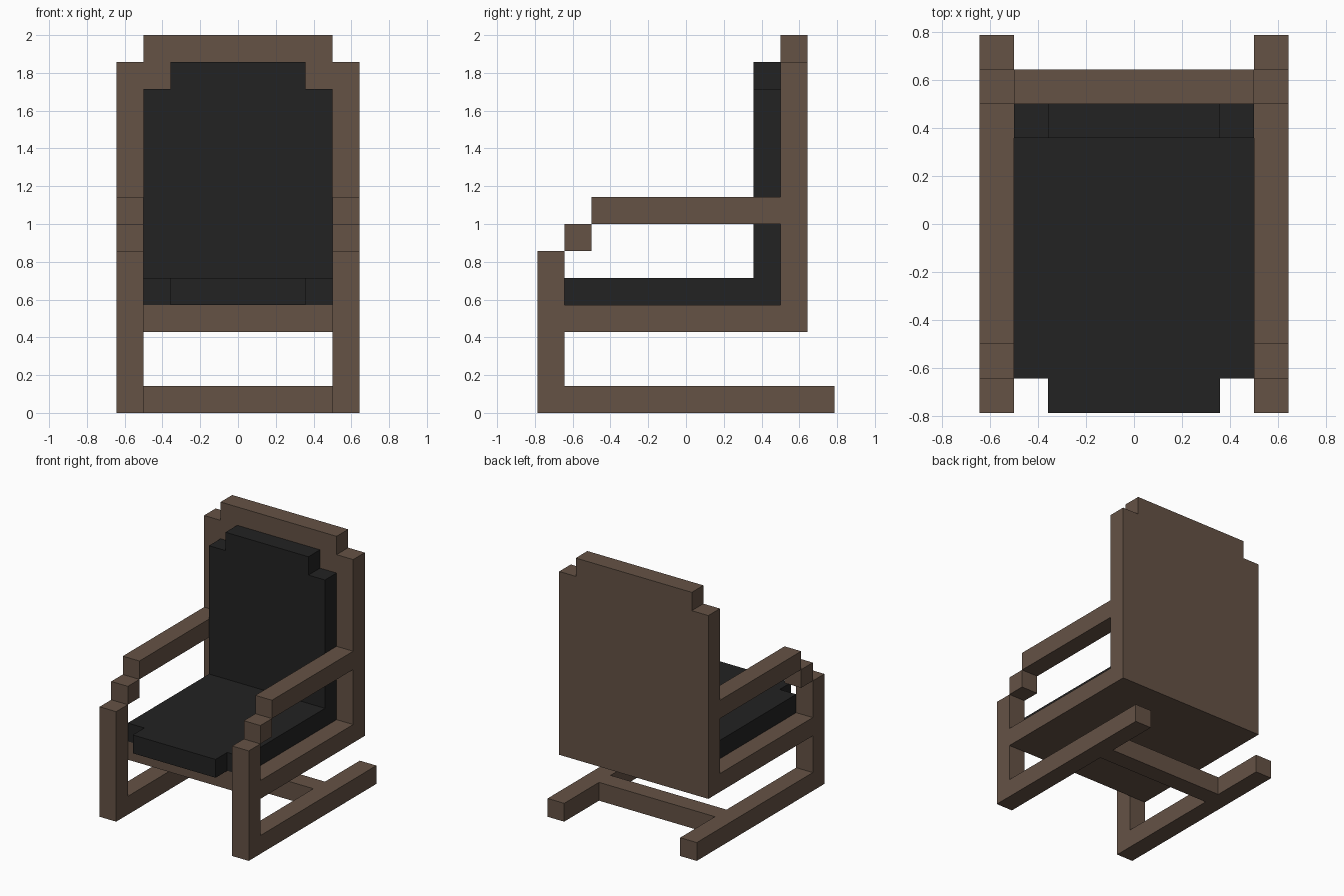
import bpy
import bmesh
from mathutils import Vector

U = 1 / 7  # the whole chair sits on a grid of this size

cube = bpy.data.objects.get("Cube")
if cube:
    bpy.data.objects.remove(cube, do_unlink=True)


def make_material(name, color):
    mat = bpy.data.materials.new(name)
    mat.use_nodes = True
    mat.diffuse_color = color
    bsdf = next(n for n in mat.node_tree.nodes if n.type == 'BSDF_PRINCIPLED')
    bsdf.inputs["Base Color"].default_value = color
    return mat


wood = make_material("brown wood", (0.13, 0.085, 0.06, 1))
fabric = make_material("black fabric", (0.016, 0.016, 0.016, 1))


def prism(name, outline, extrude, mat):
    """Extrude a flat outline, given in grid units, along a vector."""
    bm = bmesh.new()
    face = bm.faces.new([bm.verts.new(Vector(p) * U) for p in outline])
    result = bmesh.ops.extrude_face_region(bm, geom=[face])
    moved = [g for g in result["geom"] if isinstance(g, bmesh.types.BMVert)]
    bmesh.ops.translate(bm, verts=moved, vec=Vector(extrude) * U)
    bmesh.ops.recalc_face_normals(bm, faces=bm.faces)
    mesh = bpy.data.meshes.new(name)
    bm.to_mesh(mesh)
    bm.free()
    mesh.materials.append(mat)
    obj = bpy.data.objects.new(name, mesh)
    bpy.context.collection.objects.link(obj)
    return obj


def box(name, x, y, z, mat):
    base = [(x[0], y[0], z[0]), (x[1], y[0], z[0]),
            (x[1], y[1], z[0]), (x[0], y[1], z[0])]
    return prism(name, base, (0, 0, z[1] - z[0]), mat)


def stepped_outline(half, low, high):
    """Half-outline with one notched corner, mirrored to the other side."""
    right = [(half, low), (half, high - 1), (half - 1, high - 1), (half - 1, high)]
    return right + [(-a, b) for a, b in reversed(right)]


# Backrest with notched top corners, and its cushion
back = [(a, 3.5, b) for a, b in stepped_outline(4.5, 3, 14)]
prism("back_panel", back, (0, 1, 0), wood)
pad = [(a, 2.5, b) for a, b in stepped_outline(3.5, 4, 13)]
prism("back_cushion", pad, (0, 1, 0), fabric)

# Seat board, and cushion with a narrower front lip
box("seat_board", (-3.5, 3.5), (-4.5, 3.5), (3, 4), wood)
seat = [(a, -b, 4) for a, b in stepped_outline(3.5, -2.5, 5.5)]
prism("seat_cushion", seat, (0, 0, 1), fabric)

# Side frames: y range and z range of each bar
bars = {
    "front_leg": ((-5.5, -4.5), (0, 6)),
    "floor_runner": ((-4.5, 5.5), (0, 1)),
    "seat_rail": ((-4.5, 3.5), (3, 4)),
    "arm_step": ((-4.5, -3.5), (6, 7)),
    "armrest": ((-3.5, 3.5), (7, 8)),
}
for side, x in (("left", (3.5, 4.5)), ("right", (-4.5, -3.5))):
    for name, (y, z) in bars.items():
        box(f"{side}_{name}", x, y, z, wood)

# Crossbar between the runners
box("floor_crossbar", (-3.5, 3.5), (1.5, 2.5), (0, 1), wood)
